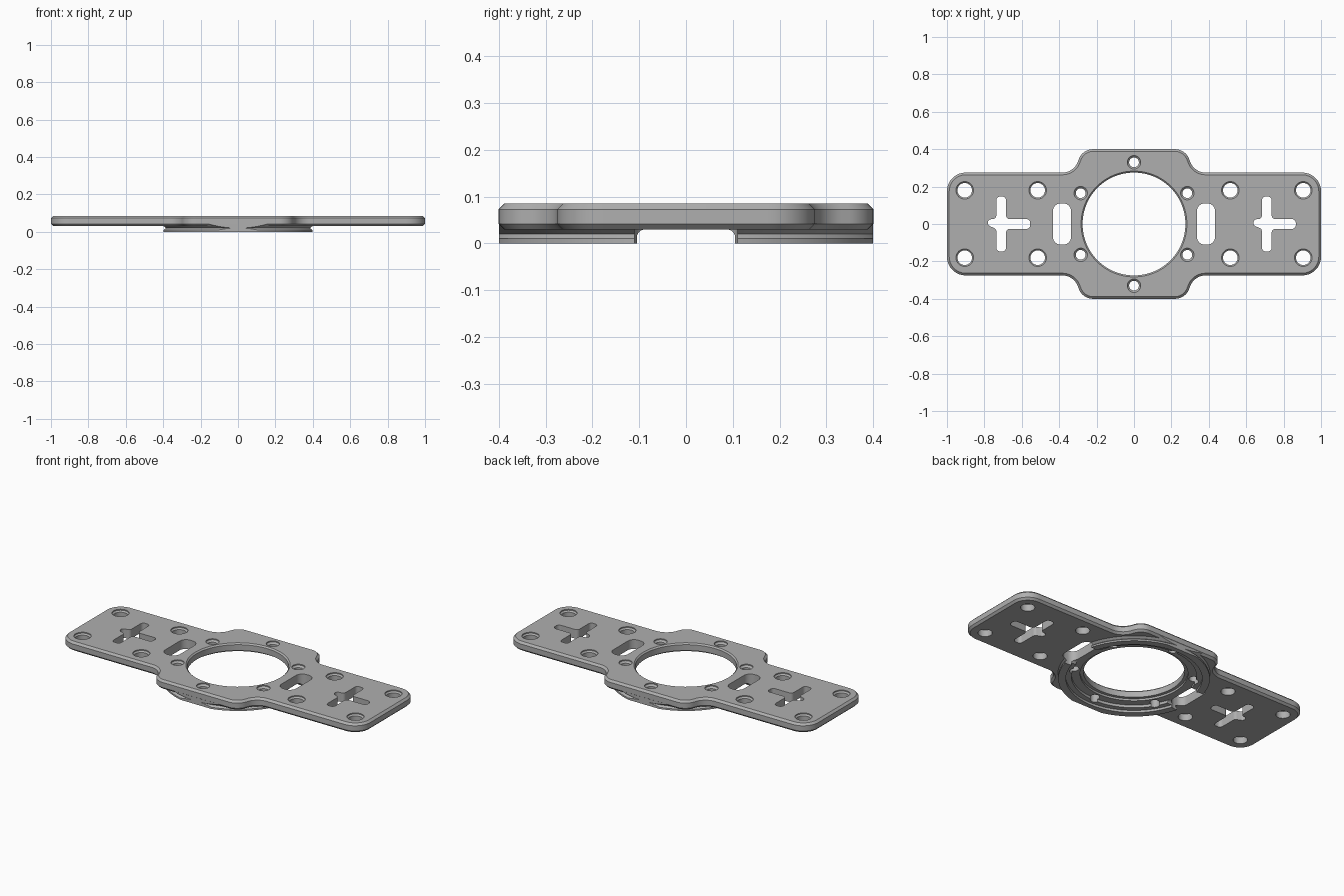
import bpy
import bmesh
import math
from mathutils import Vector

cube = bpy.data.objects.get("Cube")
if cube:
    bpy.data.objects.remove(cube, do_unlink=True)

grey = bpy.data.materials.new("plain grey")
grey.use_nodes = True
colour = (0.43, 0.43, 0.43, 1)
grey.diffuse_color = colour
grey.node_tree.nodes["Principled BSDF"].inputs["Base Color"].default_value = colour

BOTTOM, TOP, BEVEL = 0.03, 0.085, 0.012


def fillet(corners, steps=10):
    """Round each (x, y, radius) corner of a counter-clockwise polygon."""
    out = []
    for i, (x, y, r) in enumerate(corners):
        p = Vector((x, y))
        a = (Vector(corners[i - 1][:2]) - p).normalized()
        b = (Vector(corners[(i + 1) % len(corners)][:2]) - p).normalized()
        half = a.angle(b) / 2
        centre = p + (a + b).normalized() * r / math.sin(half)
        start = p + a * r / math.tan(half) - centre
        end = p + b * r / math.tan(half) - centre
        sweep = math.pi - 2 * half
        for k in range(steps + 1):
            t = k / steps
            out.append(centre + (start * math.sin((1 - t) * sweep)
                                 + end * math.sin(t * sweep)) / math.sin(sweep))
    return out


def circle(r, n=32):
    return [Vector((r * math.cos(k * math.tau / n), r * math.sin(k * math.tau / n)))
            for k in range(n)]


def grow(pts, d):
    """Offset a counter-clockwise outline outwards by d."""
    out = []
    for i, p in enumerate(pts):
        a = (p - pts[i - 1]).normalized()
        b = (pts[(i + 1) % len(pts)] - p).normalized()
        n = Vector((a.y + b.y, -a.x - b.x)).normalized()
        out.append(p + n * d / n.dot(Vector((a.y, -a.x))))
    return out


def loft(bm, pts, levels, x=0, y=0):
    """Stack an outline through (height, growth) levels into a closed solid."""
    rows = [[bm.verts.new((p.x + x, p.y + y, z)) for p in grow(pts, d)] for z, d in levels]
    n = len(pts)
    for low, high in zip(rows, rows[1:]):
        for k in range(n):
            j = (k + 1) % n
            bm.faces.new((low[k], low[j], high[j], high[k]))
    bm.faces.new(rows[0][::-1])
    bm.faces.new(rows[-1])


def make(name, bm):
    bmesh.ops.recalc_face_normals(bm, faces=bm.faces)
    mesh = bpy.data.meshes.new(name)
    bm.to_mesh(mesh)
    bm.free()
    mesh.materials.append(grey)
    ob = bpy.data.objects.new(name, mesh)
    bpy.context.collection.objects.link(ob)
    return ob


def cut(ob, tool, operation="DIFFERENCE"):
    bpy.context.view_layer.objects.active = ob
    mod = ob.modifiers.new("cut", "BOOLEAN")
    mod.operation, mod.object, mod.solver = operation, tool, "EXACT"
    bpy.ops.object.modifier_apply(modifier=mod.name)


# Mounting plate, chamfered above and below
side = [(1, 0.275, 0.1), (0.322, 0.275, 0.088), (0.275, 0.4, 0.08)]
upper = side + [(-x, y, r) for x, y, r in reversed(side)]
outline = fillet(upper + [(-x, -y, r) for x, y, r in upper])
bm = bmesh.new()
loft(bm, outline, [(BOTTOM, -BEVEL), (BOTTOM + BEVEL, 0), (TOP - BEVEL, 0), (TOP, -BEVEL)])
plate = make("mounting_plate", bm)

# Collar below the plate, with a grooved outside and stepped inside
profile = [(0.37, 0), (0.412, 0), (0.412, 0.01), (0.4, 0.02), (0.43, 0.042),
           (0.34, 0.042), (0.34, 0.014), (0.37, 0.014)]
bm = bmesh.new()
SEG = 96
rows = [[bm.verts.new((r * math.cos(k * math.tau / SEG), r * math.sin(k * math.tau / SEG), z))
         for r, z in profile] for k in range(SEG)]
for k in range(SEG):
    a, b = rows[k], rows[(k + 1) % SEG]
    for i in range(len(profile)):
        bm.faces.new((a[i - 1], b[i - 1], b[i], a[i]))
collar = make("collar", bm)

# Flat front and back on the collar
bm = bmesh.new()
loft(bm, [Vector(p) for p in ((-1, -0.399), (1, -0.399), (1, 0.399), (-1, 0.399))],
     [(-0.1, 0), (0.1, 0)])
trim = make("trim_box", bm)
cut(collar, trim, "INTERSECT")

# Rounded side notches through the collar
bm = bmesh.new()
notch = fillet([(0.105, -0.1, 0.01), (0.105, BOTTOM, 0.018),
                (-0.105, BOTTOM, 0.018), (-0.105, -0.1, 0.01)])
loft(bm, notch, [(-0.6, 0), (0.6, 0)])
for v in bm.verts:
    v.co = (v.co.z, v.co.x, v.co.y)
notch_tool = make("notch_cutter", bm)
cut(collar, notch_tool)

# Openings: centre bore, screw holes, slots and crosses
bm = bmesh.new()
loft(bm, circle(0.275, 96), [(-0.1, 0.018), (0.042, 0.018), (0.042, 0), (TOP - 0.008, 0),
                             (TOP, 0.008), (TOP + 0.01, 0.008)])
through = [(-0.1, 0), (0.2, 0)]
W, LX, LY = 0.026, 0.155, 0.147
arm = [(LX, -W, 0.02), (LX, W, 0.02), (W, W, 0.02), (W, LY, 0.02)]
half = arm + [(-x, y, r) for x, y, r in reversed(arm[1:])]
cross = fillet(half + [(-W, -W, 0.02), (-W, -LY, 0.02), (W, -LY, 0.02), (W, -W, 0.02)], 6)
slot = fillet([(0.049, -0.11, 0.042), (0.049, 0.11, 0.042),
               (-0.049, 0.11, 0.042), (-0.049, -0.11, 0.042)])


def screw_hole(r, flare, x, y):
    loft(bm, circle(r), [(-0.1, 0), (TOP - flare - 0.006, 0), (TOP - 0.006, flare),
                         (TOP + 0.01, flare)], x, y)


for sx in (-1, 1):
    loft(bm, cross, through, sx * 0.71)
    loft(bm, slot, through, sx * 0.385)
    screw_hole(0.026, 0.01, 0, sx * 0.33)
    for sy in (-1, 1):
        screw_hole(0.026, 0.01, sx * 0.285, sy * 0.165)
        for x in (0.515, 0.905):
            screw_hole(0.039, 0.008, sx * x, sy * 0.18)
holes = make("hole_cutter", bm)
for ob in (plate, collar):
    cut(ob, holes)

# Remove the cutters and shade the finished parts
for tool in (trim, notch_tool, holes):
    bpy.data.objects.remove(tool, do_unlink=True)
for ob in (plate, collar):
    bpy.ops.object.select_all(action="DESELECT")
    ob.select_set(True)
    bpy.context.view_layer.objects.active = ob
    bpy.ops.object.shade_smooth_by_angle(angle=math.radians(30))
